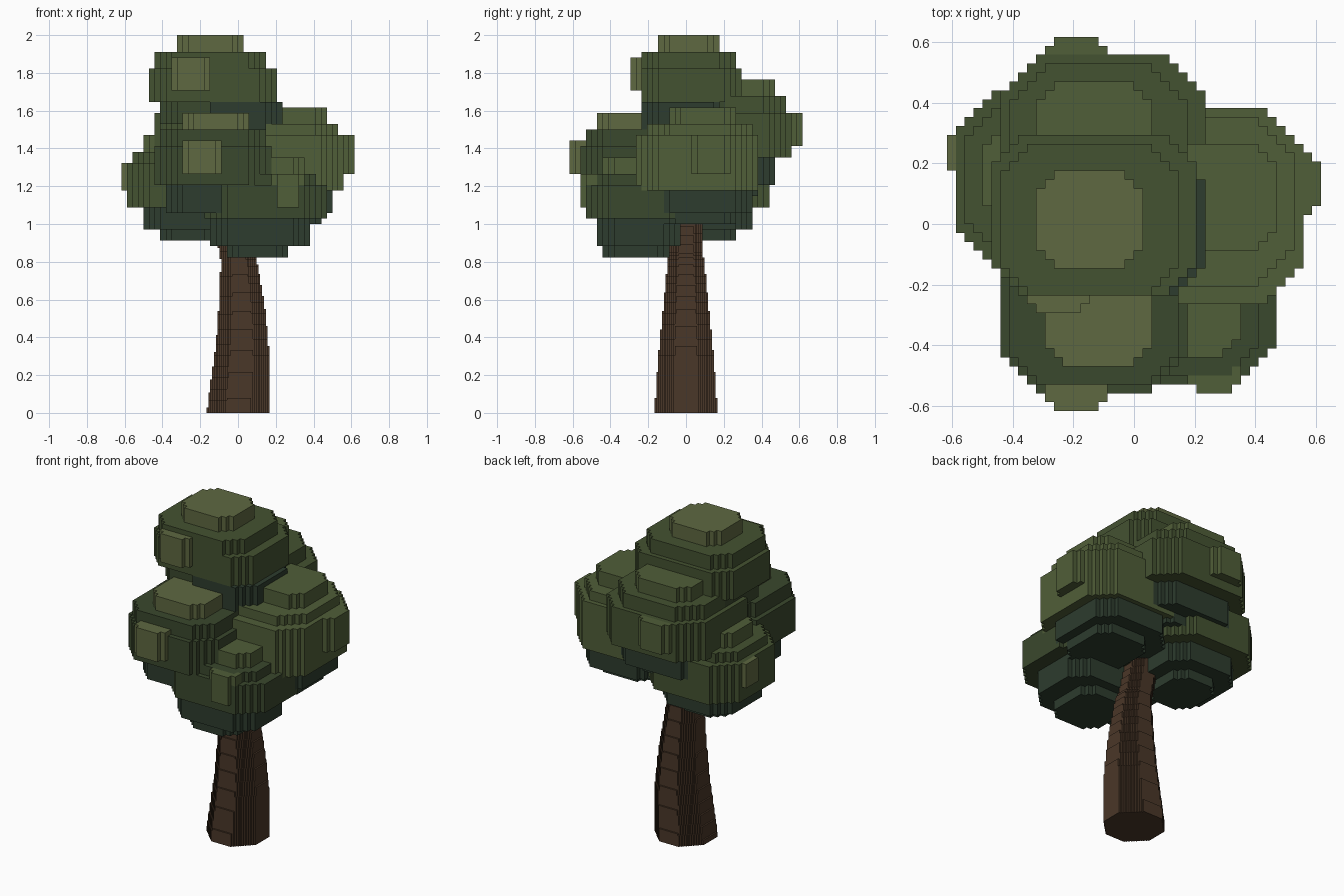
import bpy, bmesh, math

if "Cube" in bpy.data.objects:
    bpy.data.objects.remove(bpy.data.objects["Cube"])

V = 1 / 34          # canopy voxel size
T = 1 / 102         # finer bark voxel size


def linear(h):
    c = [int(h[i:i + 2], 16) / 255 for i in (0, 2, 4)]
    return [((v + 0.055) / 1.055) ** 2.4 for v in c] + [1]


MATS = {}
for key, hx in dict(light="5E6841", olive="505E38", green="445231", deep="3A482D",
                    dark="2D3C2E", bark="4A3728").items():
    MATS[key] = bpy.data.materials.new(key)
    MATS[key].diffuse_color = linear(hx)

SIDES = [((1, 0, 0), ((1, 0, 0), (1, 1, 0), (1, 1, 1), (1, 0, 1))),
         ((-1, 0, 0), ((0, 0, 0), (0, 0, 1), (0, 1, 1), (0, 1, 0))),
         ((0, 1, 0), ((0, 1, 0), (0, 1, 1), (1, 1, 1), (1, 1, 0))),
         ((0, -1, 0), ((0, 0, 0), (1, 0, 0), (1, 0, 1), (0, 0, 1))),
         ((0, 0, 1), ((0, 0, 1), (1, 0, 1), (1, 1, 1), (0, 1, 1))),
         ((0, 0, -1), ((0, 0, 0), (0, 1, 0), (1, 1, 0), (1, 0, 0)))]


def mesh_voxels(name, cells, solid, size):
    """Skin the exposed sides of a voxel set and merge coplanar faces."""
    bm = bmesh.new()
    verts = {}
    keys = sorted(set(cells.values()))
    for (x, y, z), col in cells.items():
        for (a, b, c), quad in SIDES:
            if (x + a, y + b, z + c) in solid:
                continue
            face = []
            for i, j, k in quad:
                p = (x + i, y + j, z + k)
                if p not in verts:
                    verts[p] = bm.verts.new([n * size for n in p])
                face.append(verts[p])
            try:
                bm.faces.new(face).material_index = keys.index(col)
            except ValueError:
                pass
    bmesh.ops.dissolve_limit(bm, angle_limit=0.02, verts=bm.verts, edges=bm.edges,
                             delimit={'MATERIAL'})
    me = bpy.data.meshes.new(name)
    bm.to_mesh(me)
    bm.free()
    for k in keys:
        me.materials.append(MATS[k])
    bpy.context.collection.objects.link(bpy.data.objects.new(name, me))


canopy = {}         # every leaf voxel
parts = {}          # leaf voxels of each clump


def clump(name, *slabs):
    """Stack of stair-cornered slabs: x0, x1, y0, y1, z0, z1, colour."""
    cells = parts.setdefault(name, {})
    for x0, x1, y0, y1, z0, z1, col in slabs:
        a, b = (x1 - x0) / 2, (y1 - y0) / 2
        cut = 0.43 * min(a, b)
        for x in range(x0, x1):
            for y in range(y0, y1):
                dx, dy = abs(x + .5 - x0 - a), abs(y + .5 - y0 - b)
                if (a - dx) + (b - dy) < cut:
                    continue
                for z in range(z0, z1):
                    if (x, y, z) not in canopy:
                        canopy[x, y, z] = cells[x, y, z] = col


# leaf clumps, each with cap, body, underside and a side tuft
clump("top_leaves",
      (-11, 1, -5, 6, 65, 68, "light"),
      (-15, 5, -8, 9, 62, 65, "green"),
      (-16, 7, -8, 10, 56, 62, "green"),
      (-14, 6, -7, 10, 52, 56, "deep"),
      (-12, -5, -10, -4, 58, 64, "light"))
clump("back_leaves",
      (-11, 2, 3, 16, 57, 60, "olive"),
      (-14, 6, -1, 18, 54, 57, "green"),
      (-15, 8, -3, 19, 46, 54, "green"),
      (-13, 6, -1, 16, 41, 46, "dark"),
      (-9, 3, 1, 13, 39, 41, "dark"),
      (-10, -3, 15, 21, 48, 54, "olive"))
clump("right_leaves",
      (4, 16, -3, 9, 52, 55, "olive"),
      (-1, 18, -7, 12, 50, 52, "olive"),
      (-3, 19, -9, 13, 40, 50, "olive"),
      (0, 17, -6, 12, 36, 40, "dark"),
      (3, 15, -4, 9, 34, 36, "dark"),
      (16, 21, 1, 8, 43, 50, "olive"))
clump("front_leaves",
      (-10, 2, -16, -4, 51, 54, "light"),
      (-14, 5, -18, 0, 48, 51, "deep"),
      (-15, 6, -19, 2, 41, 48, "deep"),
      (-13, 4, -16, 0, 36, 41, "dark"),
      (-10, -3, -21, -15, 43, 49, "light"))
clump("front_right_leaves",
      (2, 12, -15, -4, 43, 46, "olive"),
      (-3, 14, -17, -1, 41, 43, "deep"),
      (-6, 16, -18, 1, 35, 41, "deep"),
      (-5, 13, -16, -1, 30, 35, "dark"),
      (-2, 9, -15, -3, 28, 30, "dark"),
      (6, 12, -19, -13, 37, 43, "olive"))
clump("left_leaves",
      (-17, -6, 1, 10, 47, 50, "olive"),
      (-19, -2, -3, 13, 45, 47, "green"),
      (-20, 1, -5, 15, 37, 45, "green"),
      (-17, -1, -4, 12, 33, 37, "dark"),
      (-14, -4, -2, 9, 31, 33, "dark"),
      (-21, -15, 5, 11, 40, 45, "light"))
clump("leaf_core", (-8, 8, -8, 8, 36, 56, "dark"))
for part, vox in parts.items():
    mesh_voxels(part, vox, canopy, V)

# tapered trunk with fine stepped bark, bending slightly at the top
trunk = {}
for z in range(109):
    h = z * T
    r = 0.165 - 0.075 * min(h / 0.85, 1) ** 1.25
    bend = 0.022 * math.sin(min(h, 0.85) / 0.85 * math.pi) - 0.2 * max(0, h - 0.8)
    for x in range(-19, 19):
        for y in range(-19, 19):
            dx, dy = abs((x + .5) * T - bend), abs((y + .5) * T)
            if max(dx, dy) <= r and dx + dy <= 1.42 * r:
                trunk[x, y, z] = "bark"
mesh_voxels("trunk", trunk, trunk, T)

for m in bpy.data.materials:
    if m.users and not m.is_grease_pencil:
        m.use_nodes = True
        m.node_tree.nodes["Principled BSDF"].inputs["Base Color"].default_value = m.diffuse_color
